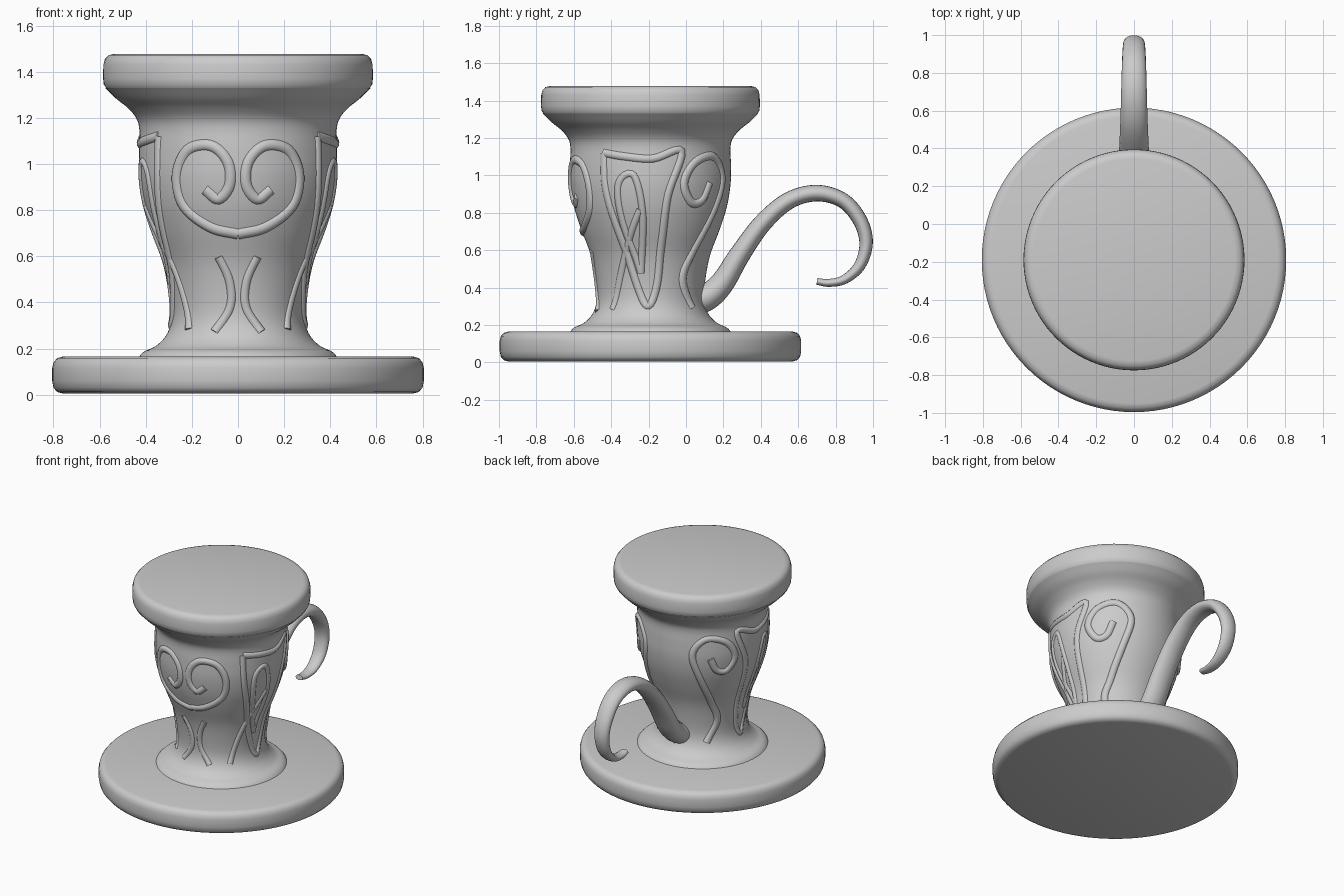
import bpy, bmesh
from math import sin, cos, pi, radians
from mathutils import Vector

if "Cube" in bpy.data.objects:
    bpy.data.objects.remove(bpy.data.objects["Cube"])

CY = -0.19  # the turned body stands forward of the centre


def spline(points, steps=8):
    """Catmull-Rom curve through points of any dimension."""
    p = [Vector(q) for q in points]
    p = [2 * p[0] - p[1]] + p + [2 * p[-1] - p[-2]]
    out = []
    for a, b, c, d in zip(p, p[1:], p[2:], p[3:]):
        for i in range(steps):
            t = i / steps
            out.append(0.5 * (2 * b + (c - a) * t + (2 * a - 5 * b + 4 * c - d) * t * t
                              + (3 * b - a - 3 * c + d) * t ** 3))
    return out + [p[-2]]


def make_object(name, rings):
    """Skin a list of closed rings and cap both ends."""
    bm = bmesh.new()
    rows = [[bm.verts.new(v) for v in ring] for ring in rings]
    n = len(rows[0])
    for lo, hi in zip(rows, rows[1:]):
        for i in range(n):
            bm.faces.new((lo[i], lo[(i + 1) % n], hi[(i + 1) % n], hi[i]))
    bm.faces.new(rows[0][::-1])
    bm.faces.new(rows[-1])
    bmesh.ops.recalc_face_normals(bm, faces=bm.faces)
    mesh = bpy.data.meshes.new(name)
    bm.to_mesh(mesh)
    bm.free()
    obj = bpy.data.objects.new(name, mesh)
    bpy.context.collection.objects.link(obj)
    bpy.ops.object.select_all(action='DESELECT')
    obj.select_set(True)
    bpy.context.view_layer.objects.active = obj
    bpy.ops.object.shade_smooth_by_angle(angle=radians(40))
    return obj


def lathe(name, profile, n=96):
    return make_object(name, [[(r * sin(2 * pi * i / n), CY - r * cos(2 * pi * i / n), z)
                               for i in range(n)] for r, z in profile])


# Saucer-like base
lathe("base_plate", [(0.76, 0.005), (0.785, 0.012), (0.8, 0.03), (0.806, 0.06), (0.806, 0.115),
                     (0.8, 0.14), (0.785, 0.158), (0.76, 0.165)])

# Vase-shaped body with a flared foot
body = spline([(0.44, 0.15), (0.41, 0.185), (0.355, 0.212), (0.31, 0.26), (0.288, 0.33),
               (0.292, 0.43), (0.318, 0.57), (0.37, 0.71), (0.408, 0.83), (0.428, 0.95),
               (0.43, 1.06), (0.428, 1.15), (0.442, 1.2), (0.48, 1.245), (0.53, 1.285),
               (0.575, 1.33)], 5)
lathe("body", body)

# Thick closed rim
lathe("rim", [(0.572, 1.33), (0.582, 1.345), (0.585, 1.37), (0.584, 1.43), (0.577, 1.455),
              (0.562, 1.472), (0.535, 1.478)])

# Hooked handle: y, z, half width across x, half thickness
path = spline([(0.0, 0.33, 0.09, 0.085), (0.10, 0.345, 0.088, 0.075), (0.19, 0.42, 0.086, 0.065),
               (0.29, 0.58, 0.083, 0.056), (0.41, 0.745, 0.078, 0.05), (0.55, 0.865, 0.072, 0.046),
               (0.70, 0.905, 0.068, 0.044), (0.84, 0.865, 0.064, 0.041), (0.93, 0.76, 0.06, 0.039),
               (0.963, 0.64, 0.055, 0.036), (0.93, 0.52, 0.05, 0.031), (0.85, 0.445, 0.043, 0.025),
               (0.765, 0.425, 0.036, 0.021), (0.70, 0.433, 0.028, 0.018)])
rings = []
for k, (y, z, w, t) in enumerate(path):
    d = path[min(k + 1, len(path) - 1)] - path[max(k - 1, 0)]
    ny, nz = Vector((-d[1], d[0])).normalized()
    rings.append([(w * cos(2 * pi * i / 20), y + ny * t * sin(2 * pi * i / 20),
                   z + nz * t * sin(2 * pi * i / 20)) for i in range(20)])
make_object("handle", rings)


def body_radius(z):
    for a, b in zip(body, body[1:]):
        if a[1] <= z <= b[1]:
            return a[0] + (b[0] - a[0]) * (z - a[1]) / (b[1] - a[1])
    return body[-1][0]


def relief(name, points, radius=0.028, raised=0.013):
    """Raised bands along (degrees from front, z), mirrored left and right."""
    curve = bpy.data.curves.new(name, 'CURVE')
    curve.dimensions = '3D'
    curve.bevel_depth = radius
    curve.bevel_resolution = 3
    curve.use_fill_caps = True
    for side in (1, -1):
        pts = spline(points, 6)
        s = curve.splines.new('POLY')
        s.points.add(len(pts) - 1)
        for sp, (a, z) in zip(s.points, pts):
            r = body_radius(z) - radius + raised
            sp.co = (side * r * sin(radians(a)), CY - r * cos(radians(a)), z, 1)
        s.use_smooth = True
    obj = bpy.data.objects.new(name, curve)
    bpy.context.collection.objects.link(obj)


# Carved ornament
relief("front_scrolls", [(0, 0.70), (19, 0.73), (36, 0.82), (39, 0.95), (31, 1.06), (16, 1.08),
                         (6, 1.01), (5, 0.91), (12, 0.85), (20, 0.89)])
relief("front_stem", [(15, 0.6), (7, 0.49), (7, 0.38), (20, 0.27)], 0.022, 0.01)
relief("side_stems", [(82, 0.82), (68, 0.62), (56, 0.45), (46, 0.28)], 0.022, 0.01)
relief("side_leaf", [(54, 1.12), (56, 0.9), (66, 0.6), (78, 0.38), (88, 0.3), (97, 0.42),
                     (100, 0.65), (103, 0.9), (113, 1.13), (92, 1.09), (72, 1.1), (54, 1.12)],
       0.025, 0.011)
relief("leaf_vein", [(80, 0.48), (68, 0.72), (66, 0.95), (78, 1.0), (84, 0.78), (80, 0.48)],
       0.022, 0.01)
relief("back_scrolls", [(138, 0.96), (132, 0.87), (122, 0.86), (115, 0.96), (124, 1.07),
                        (142, 1.1), (154, 0.99), (147, 0.8), (135, 0.6), (126, 0.45),
                        (140, 0.29)])
